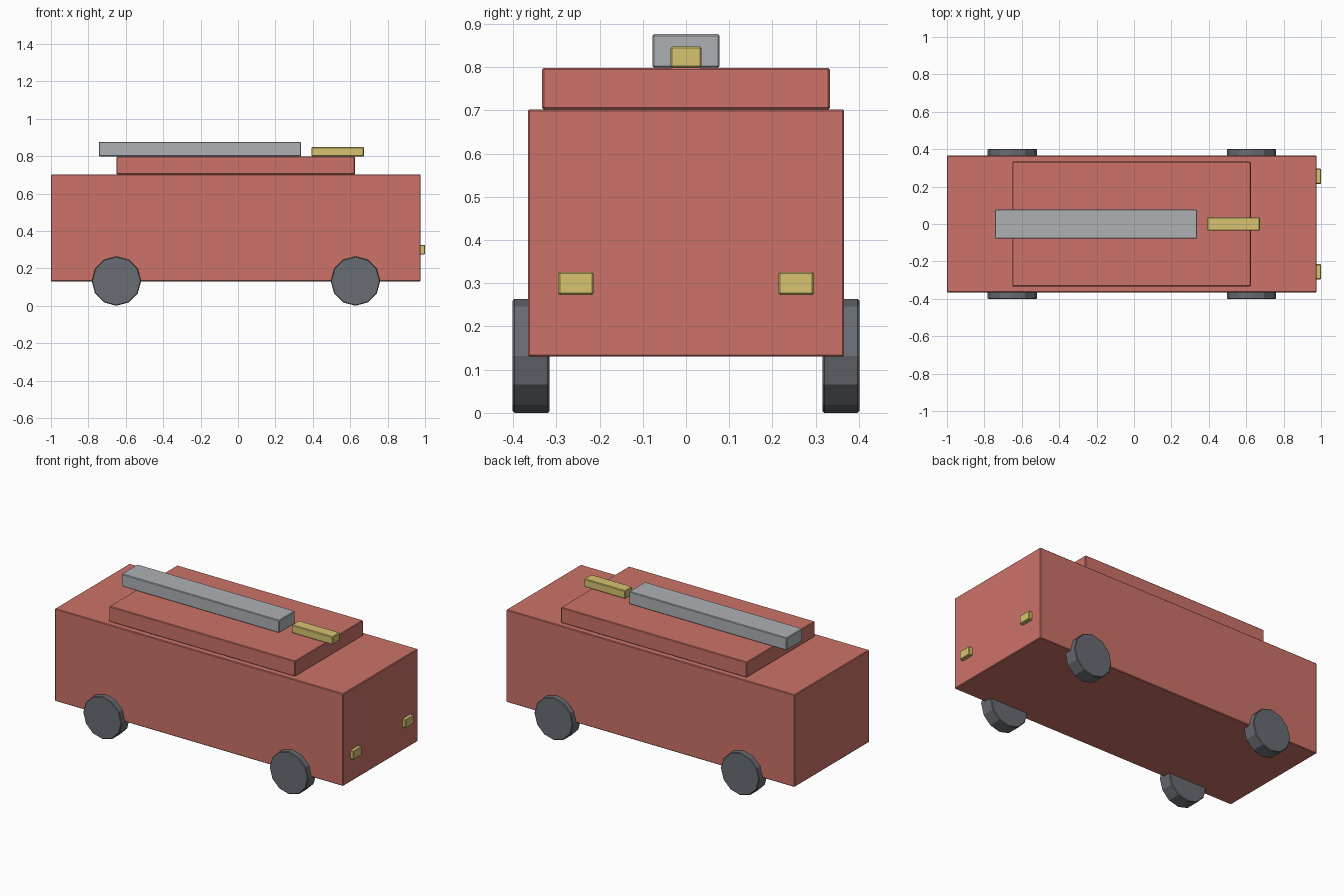
import bpy
from math import pi

if "Cube" in bpy.data.objects:
    bpy.data.objects.remove(bpy.data.objects["Cube"])


def material(name, rgb):
    m = bpy.data.materials.new(name)
    m.diffuse_color = (*rgb, 1)
    m.use_nodes = True
    m.node_tree.nodes["Principled BSDF"].inputs["Base Color"].default_value = m.diffuse_color
    return m


RED = material("red_paint", (0.60, 0.17, 0.14))
YELLOW = material("yellow_lamp", (0.68, 0.55, 0.16))
STEEL = material("light_steel", (0.42, 0.44, 0.46))
RUBBER = material("dark_rubber", (0.14, 0.15, 0.17))


def finish(obj, name, mat):
    obj.name = name
    obj.data.materials.append(mat)
    # Tiny chamfer on sharp edges
    bevel = obj.modifiers.new("edge_chamfer", "BEVEL")
    bevel.width = 0.004
    bevel.segments = 1
    bevel.limit_method = "ANGLE"
    bevel.angle_limit = pi / 4


def box(name, x, y, z, mat):
    """Box from (min, max) ranges on each axis."""
    ranges = (x, y, z)
    bpy.ops.mesh.primitive_cube_add(size=1, location=[(a + b) / 2 for a, b in ranges])
    obj = bpy.context.object
    for v in obj.data.vertices:
        for i, (a, b) in enumerate(ranges):
            v.co[i] *= b - a
    finish(obj, name, mat)


# Body and raised roof
box("body", (-1.0, 0.977), (-0.366, 0.366), (0.13, 0.702), RED)
box("roof_deck", (-0.65, 0.625), (-0.333, 0.333), (0.702, 0.798), RED)

# Ladder block and warning light on the roof
box("roof_ladder", (-0.744, 0.337), (-0.078, 0.078), (0.798, 0.876), STEEL)
box("warning_light", (0.392, 0.673), (-0.036, 0.036), (0.798, 0.848), YELLOW)

for side, s in (("right", -1), ("left", 1)):
    # Headlights
    box("headlight_" + side, (0.955, 1.0), sorted((s * 0.214, s * 0.296)), (0.273, 0.326), YELLOW)

    # Twelve-sided wheels
    for end, x in (("rear", -0.65), ("front", 0.628)):
        bpy.ops.mesh.primitive_cylinder_add(
            vertices=12, radius=0.132, depth=0.085,
            location=(x, s * 0.3585, 0.132), rotation=(pi / 2, 0, 0))
        finish(bpy.context.object, f"wheel_{end}_{side}", RUBBER)
